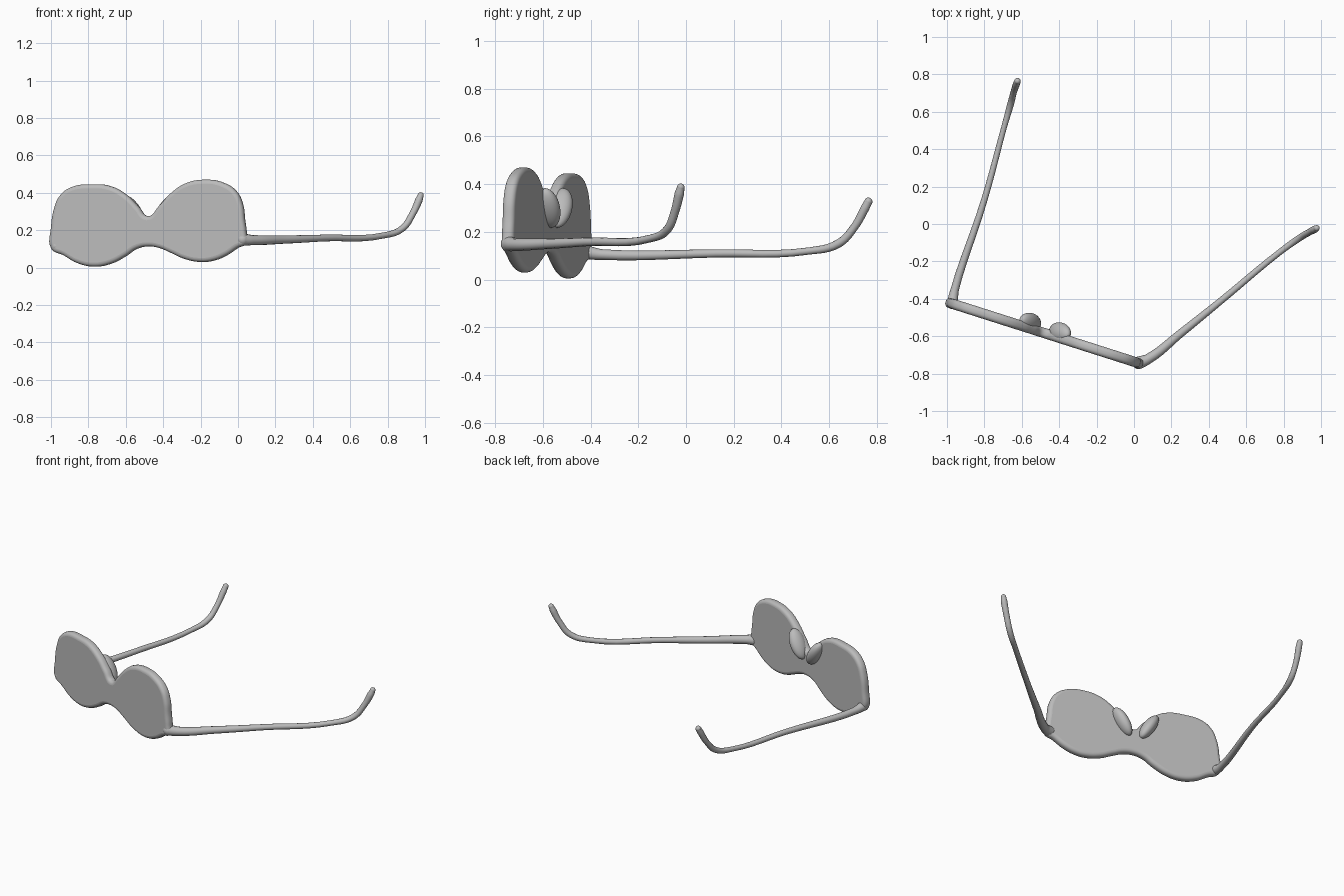
import bpy
import math
from mathutils import Matrix, Vector

if "Cube" in bpy.data.objects:
    bpy.data.objects.remove(bpy.data.objects["Cube"])

grey = bpy.data.materials.new("plain grey")
grey.diffuse_color = (0.5, 0.5, 0.5, 1)
grey.use_nodes = True
grey.node_tree.nodes["Principled BSDF"].inputs["Base Color"].default_value = grey.diffuse_color

# Upright plane that carries the lens panel, turned about z
SLOPE = -0.319
STRETCH = math.hypot(1, SLOPE)
MID_X, MID_Y = -0.48, -0.583
PANEL = (Matrix.Translation((MID_X, MID_Y, 0))
         @ Matrix.Rotation(math.atan(SLOPE), 4, 'Z')
         @ Matrix.Rotation(math.pi / 2, 4, 'X'))


def finish(obj, name):
    obj.name = name
    obj.data.materials.clear()
    obj.data.materials.append(grey)
    bpy.ops.object.select_all(action='DESELECT')
    obj.select_set(True)
    bpy.context.view_layer.objects.active = obj
    if obj.type == 'CURVE':
        bpy.ops.object.convert(target='MESH')
    bpy.ops.object.shade_smooth_by_angle(angle=math.radians(50))


def bezier(name, points, cyclic, dims, radii=None):
    data = bpy.data.curves.new(name, 'CURVE')
    data.dimensions = dims
    data.resolution_u = 6
    spline = data.splines.new('BEZIER')
    spline.bezier_points.add(len(points) - 1)
    spline.use_cyclic_u = cyclic
    for i, (bp, co) in enumerate(zip(spline.bezier_points, points)):
        bp.co = co
        bp.handle_left_type = bp.handle_right_type = 'AUTO'
        if radii:
            bp.radius = radii[i]
    obj = bpy.data.objects.new(name, data)
    bpy.context.collection.objects.link(obj)
    return obj


# Lens panel: both lenses and the bridge as one rounded slab
outline = [
    (-.995, .10), (-.997, .22), (-.98, .32), (-.95, .385), (-.89, .43),
    (-.78, .445), (-.68, .435), (-.59, .385), (-.53, .325), (-.48, .275),
    (-.42, .33), (-.36, .395), (-.28, .45), (-.17, .47), (-.08, .455),
    (-.01, .41), (.025, .34), (.037, .25), (.045, .19), (.045, .13),
    (.0, .105), (-.06, .065), (-.13, .037), (-.2, .03), (-.28, .045),
    (-.36, .08), (-.42, .105), (-.48, .113), (-.54, .10), (-.60, .06),
    (-.68, .02), (-.77, .005), (-.86, .025), (-.93, .065)]
panel = bezier("lens_panel", [((x - MID_X) * STRETCH, z, 0) for x, z in outline],
               True, '2D')
panel.data.fill_mode = 'BOTH'
panel.data.extrude = 0.005
panel.data.bevel_depth = 0.022
panel.data.bevel_resolution = 4
panel.data.offset = -0.022
panel.matrix_world = PANEL
finish(panel, "lens_panel")

# Nose pads: soft bumps on the back, leaning along the inner lens edges
for name, x, z, lean in (("nose_pad_left", -.565, .30, 32),
                         ("nose_pad_right", -.405, .30, -32)):
    bpy.ops.mesh.primitive_uv_sphere_add(segments=24, ring_count=16, radius=1)
    pad = bpy.context.object
    pad.matrix_world = (PANEL
                        @ Matrix.Translation(((x - MID_X) * STRETCH, z, -.03))
                        @ Matrix.Rotation(math.radians(lean), 4, 'Z')
                        @ Matrix.Diagonal((.038, .095, .052, 1)))
    finish(pad, name)

# Temple arms: tapered tubes that hook up at the ends
arms = {
    "arm_left": [
        (-.972, -.425, .115, .030), (-.958, -.35, .105, .022),
        (-.80, .13, .11, .017), (-.695, .516, .12, .015),
        (-.66, .64, .152, .018), (-.643, .705, .22, .017),
        (-.628, .75, .30, .019), (-.623, .764, .327, .017)],
    "arm_right": [
        (.025, -.742, .15, .034), (.075, -.722, .147, .027),
        (.25, -.584, .15, .022), (.457, -.417, .158, .018),
        (.78, -.150, .172, .016), (.88, -.078, .21, .018),
        (.935, -.045, .29, .018), (.967, -.028, .36, .020),
        (.977, -.022, .387, .016)]}
for name, pts in arms.items():
    arm = bezier(name, [p[:3] for p in pts], False, '3D', [p[3] for p in pts])
    arm.data.bevel_depth = 1
    arm.data.bevel_resolution = 4
    arm.data.use_fill_caps = True
    finish(arm, name)
    # Rounded tip
    bpy.ops.mesh.primitive_uv_sphere_add(segments=16, ring_count=10,
                                         radius=pts[-1][3],
                                         location=Vector(pts[-1][:3]))
    finish(bpy.context.object, name + "_tip")
    # Rounded hinge
    bpy.ops.mesh.primitive_uv_sphere_add(segments=16, ring_count=10,
                                         radius=pts[0][3],
                                         location=Vector(pts[0][:3]))
    finish(bpy.context.object, name + "_hinge")
